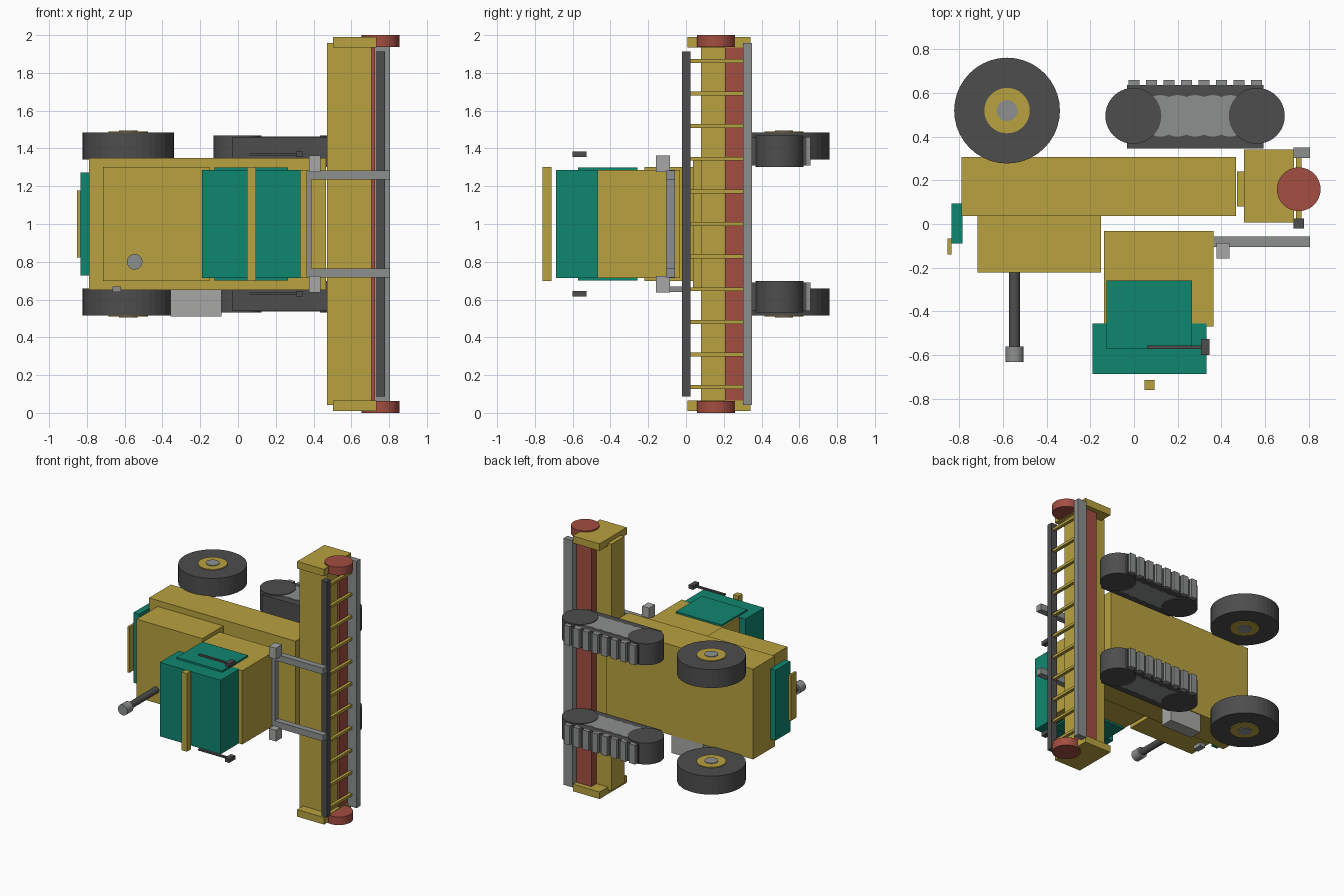
import bpy
from mathutils import Vector, Matrix

cube = bpy.data.objects.get("Cube")
if cube:
    bpy.data.objects.remove(cube, do_unlink=True)

MID = 1.0  # the machine lies on its side, mirrored about this height


def material(name, r, g, b):
    m = bpy.data.materials.new(name)
    m.use_nodes = True
    m.diffuse_color = (r, g, b, 1)
    m.node_tree.nodes["Principled BSDF"].inputs["Base Color"].default_value = (r, g, b, 1)
    return m


yellow = material("yellow paint", 0.48, 0.365, 0.05)
teal = material("teal glass", 0.005, 0.24, 0.16)
red = material("red paint", 0.37, 0.075, 0.053)
dark = material("dark rubber", 0.075, 0.075, 0.075)
grey = material("grey metal", 0.27, 0.28, 0.28)
pale = material("pale metal", 0.39, 0.39, 0.38)


def box(name, mat, x, y, z):
    """Box from (low, high) pairs; z is measured from the mirror plane."""
    lo, hi = Vector((x[0], y[0], z[0] + MID)), Vector((x[1], y[1], z[1] + MID))
    bpy.ops.mesh.primitive_cube_add(size=1)
    ob = bpy.context.object
    ob.name = name
    ob.data.transform(Matrix.Translation((lo + hi) / 2) @ Matrix.Diagonal((hi - lo).to_4d()))
    ob.data.materials.append(mat)
    return ob


def disc(name, mat, x, y, r, z, sides=40):
    """Cylinder along z; z is measured from the mirror plane."""
    bpy.ops.mesh.primitive_cylinder_add(vertices=sides, radius=r, depth=abs(z[1] - z[0]),
                                        location=(x, y, MID + (z[0] + z[1]) / 2))
    ob = bpy.context.object
    ob.name = name
    ob.data.materials.append(mat)
    return ob


def centred(half):
    return (-half, half)


def sides(lo, hi):
    """The two mirrored ranges, upper then lower."""
    return (("left", (lo, hi)), ("right", (-hi, -lo)))


# Body
box("chassis", yellow, (-0.79, 0.467), (0.037, 0.306), centred(0.35))
box("grain_tank", yellow, (-0.716, -0.152), (-0.221, 0.037), centred(0.303))
box("cab_base", yellow, (-0.138, 0.364), (-0.468, -0.032), centred(0.286))
box("cab", teal, (-0.19, 0.332), (-0.687, -0.456), centred(0.287))
box("side_windows", teal, (-0.125, 0.266), (-0.573, -0.258), centred(0.30))
box("roof_bar", yellow, (0.047, 0.094), (-0.76, -0.713), centred(0.303))
box("rear_hood", teal, (-0.835, -0.785), (-0.089, 0.094), centred(0.272))
box("rear_plate", yellow, (-0.853, -0.835), (-0.139, -0.066), centred(0.177))
box("fuel_tank", pale, (-0.357, -0.087), (0.2, 0.3), (-0.49, -0.35))
box("side_step", grey, (-0.665, -0.62), (-0.089, -0.015), (-0.36, -0.33))

# Exhaust
for name, mat, r, y in (("exhaust_pipe", dark, 0.025, (-0.565, -0.215)),
                        ("exhaust_cap", grey, 0.041, (-0.632, -0.56))):
    bpy.ops.mesh.primitive_cylinder_add(vertices=24, radius=r, depth=y[1] - y[0],
                                        location=(-0.547, sum(y) / 2, 0.8),
                                        rotation=(1.5708, 0, 0))
    bpy.context.object.name = name
    bpy.context.object.data.materials.append(mat)

# Mirrors
for side, z in sides(0.361, 0.374):
    box(side + "_mirror_arm", dark, (0.06, 0.307), (-0.573, -0.556), z)
for side, z in sides(0.354, 0.384):
    box(side + "_mirror", dark, (0.307, 0.345), (-0.6, -0.526), z)

# Front frame
for side, z in sides(0.235, 0.284):
    box(side + "_frame_arm", grey, (0.252, 0.805), (-0.105, -0.057), z)
box("frame_cross_bar", grey, (0.35, 0.389), (-0.105, -0.057), centred(0.284))
for side, z in sides(0.275, 0.362):
    box(side + "_frame_lamp", pale, (0.377, 0.436), (-0.158, -0.086), z)

# Header with auger, cutter bar and reel
box("header_trough", yellow, (0.472, 0.707), (0.08, 0.24), centred(0.957))
box("auger", red, (0.6, 0.726), (0.207, 0.303), centred(0.95))
box("cutter_bar", grey, (0.729, 0.805), (0.303, 0.349), centred(0.957))
box("reel_bar", dark, (0.729, 0.777), (-0.02, 0.025), centred(0.914))
for i in range(-5, 6):
    z = i * 0.1727
    box("reel_tine", yellow, (0.742, 0.766), (0.02, 0.31), (z - 0.01, z + 0.01))
for side, z in sides(0.935, 0.99):
    box(side + "_header_end", yellow, (0.503, 0.733), (0.007, 0.341), z)
for side, z in sides(0.937, 1.0):
    disc(side + "_reel_drum", red, 0.754, 0.159, 0.1, z)

# Rear wheels
for label, mat, r, lo, hi in (("tyre", dark, 0.242, 0.342, 0.485),
                              ("rim", yellow, 0.104, 0.336, 0.491),
                              ("hub", grey, 0.048, 0.331, 0.496)):
    for side, z in sides(lo, hi):
        disc(side + "_rear_" + label, mat, -0.581, 0.519, r, z)

# Crawler tracks
for side, z in sides(0.31, 0.46):
    box(side + "_track_belt", dark, (-0.032, 0.592), (0.345, 0.637), z)
    for i in range(8):
        x = i * 0.0802
        box(side + "_track_lug", grey, (x - 0.025, x + 0.025), (0.62, 0.66), z)
for side, z in sides(0.306, 0.464):
    for i in range(5):
        disc(side + "_road_wheel", grey, 0.12 + i * 0.08, 0.495, 0.095, z, 32)
for side, z in sides(0.302, 0.468):
    for x in (-0.003, 0.562):
        disc(side + "_track_wheel", dark, x, 0.495, 0.128, z)
